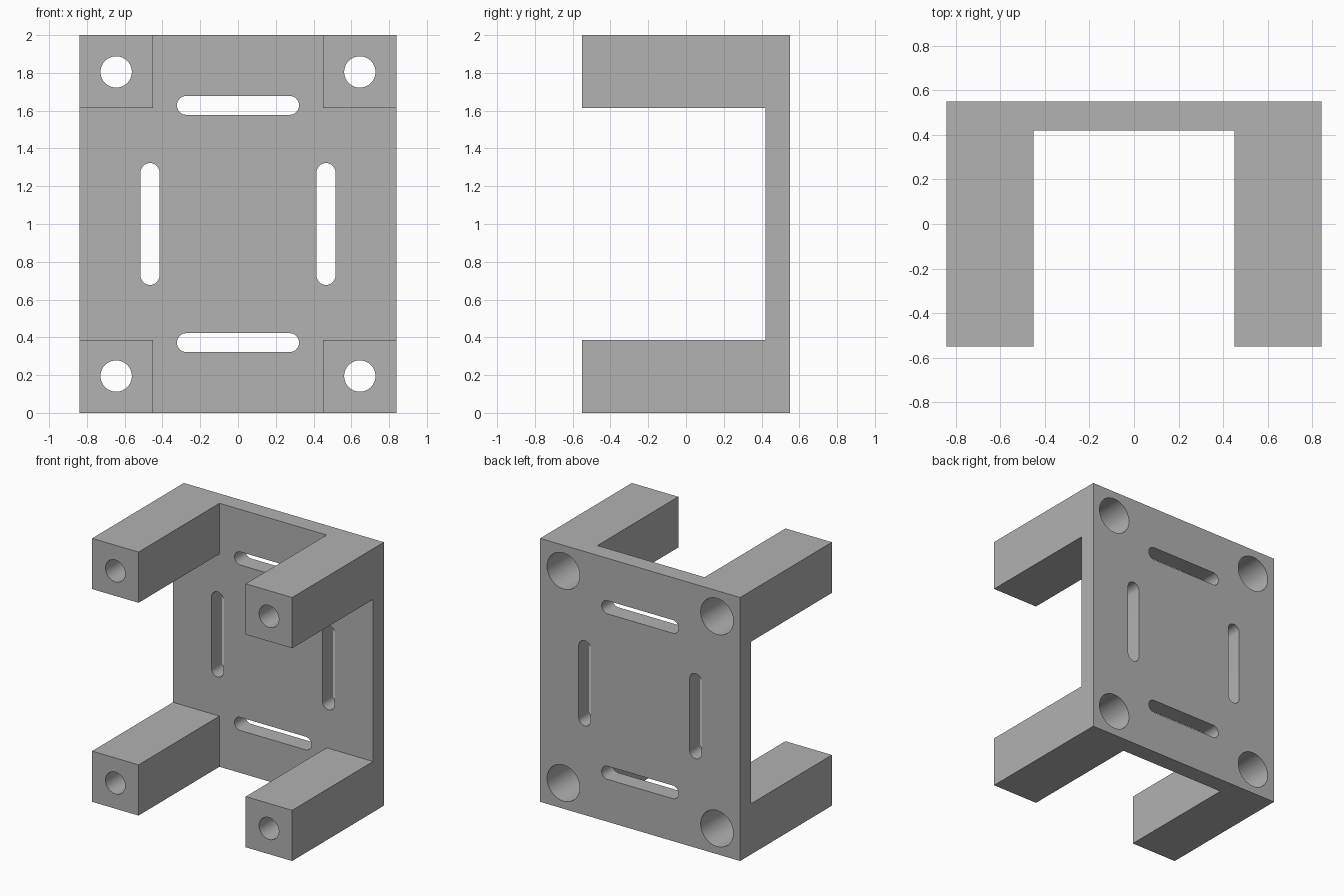
import bpy, bmesh, math

if "Cube" in bpy.data.objects:
    bpy.data.objects.remove(bpy.data.objects["Cube"])

HALF_X, HALF_Y, HEIGHT = 0.84, 0.55, 2.0
POST_X, POST_Z = 0.45, 0.385      # inner faces of the posts
PLATE_Y = 0.42                    # front face of the plate
MID = HEIGHT / 2

grey = bpy.data.materials.new("grey")
grey.use_nodes = True
grey.diffuse_color = (0.445, 0.445, 0.445, 1)
grey.node_tree.nodes["Principled BSDF"].inputs["Base Color"].default_value = grey.diffuse_color


def prism(name, outline, y0, y1):
    """Extrude an x-z outline along y."""
    bm = bmesh.new()
    face = bm.faces.new([bm.verts.new((x, y0, z)) for x, z in outline])
    grown = bmesh.ops.extrude_face_region(bm, geom=[face])["geom"]
    moved = [v for v in grown if isinstance(v, bmesh.types.BMVert)]
    bmesh.ops.translate(bm, verts=moved, vec=(0, y1 - y0, 0))
    bmesh.ops.recalc_face_normals(bm, faces=bm.faces)
    mesh = bpy.data.meshes.new(name)
    bm.to_mesh(mesh)
    bm.free()
    mesh.materials.append(grey)
    obj = bpy.data.objects.new(name, mesh)
    bpy.context.collection.objects.link(obj)
    return obj


def rectangle(x0, x1, z0, z1):
    return [(x0, z0), (x1, z0), (x1, z1), (x0, z1)]


def rounded(cx, cz, radius, dx=0.0, dz=0.0, sides=48):
    """Circle, or a slot whose end centres lie dx or dz from its middle."""
    points = []
    for i in range(sides):
        a = 2 * math.pi * (i + 0.5) / sides
        c, s = math.cos(a), math.sin(a)
        points.append((cx + radius * c + math.copysign(dx, c),
                       cz + radius * s + math.copysign(dz, s)))
    return points


bracket = prism("bracket", rectangle(-HALF_X, HALF_X, 0, HEIGHT), -HALF_Y, HALF_Y)

# Channels that leave the back plate and four corner posts
cutters = [
    prism("upright_channel", rectangle(-POST_X, POST_X, -1, HEIGHT + 1), -1, PLATE_Y),
    prism("cross_channel", rectangle(-2, 2, POST_Z, HEIGHT - POST_Z), -1, PLATE_Y),
]

for side in (-1, 1):
    # Slots through the plate
    cutters.append(prism("upright_slot", rounded(side * 0.466, MID, 0.05, dz=0.273), 0.3, 1))
    cutters.append(prism("cross_slot", rounded(0, MID + side * 0.628, 0.05, dx=0.273), 0.3, 1))
    # Screw holes through the posts, with wide bores from the back
    for level in (-1, 1):
        x, z = side * 0.645, MID + level * 0.805
        cutters.append(prism("screw_hole", rounded(x, z, 0.083), -1, 1))
        cutters.append(prism("screw_head_bore", rounded(x, z, 0.137), -0.1, 1))

bpy.context.view_layer.objects.active = bracket
for cutter in cutters:
    cutter.hide_render = True
    cut = bracket.modifiers.new(cutter.name, "BOOLEAN")
    cut.operation = "DIFFERENCE"
    cut.solver = "EXACT"
    cut.object = cutter
    bpy.ops.object.modifier_apply(modifier=cut.name)
for cutter in cutters:
    bpy.data.objects.remove(cutter)

bpy.ops.object.select_all(action="DESELECT")
bracket.select_set(True)
bpy.ops.object.shade_smooth_by_angle(angle=math.radians(30))
